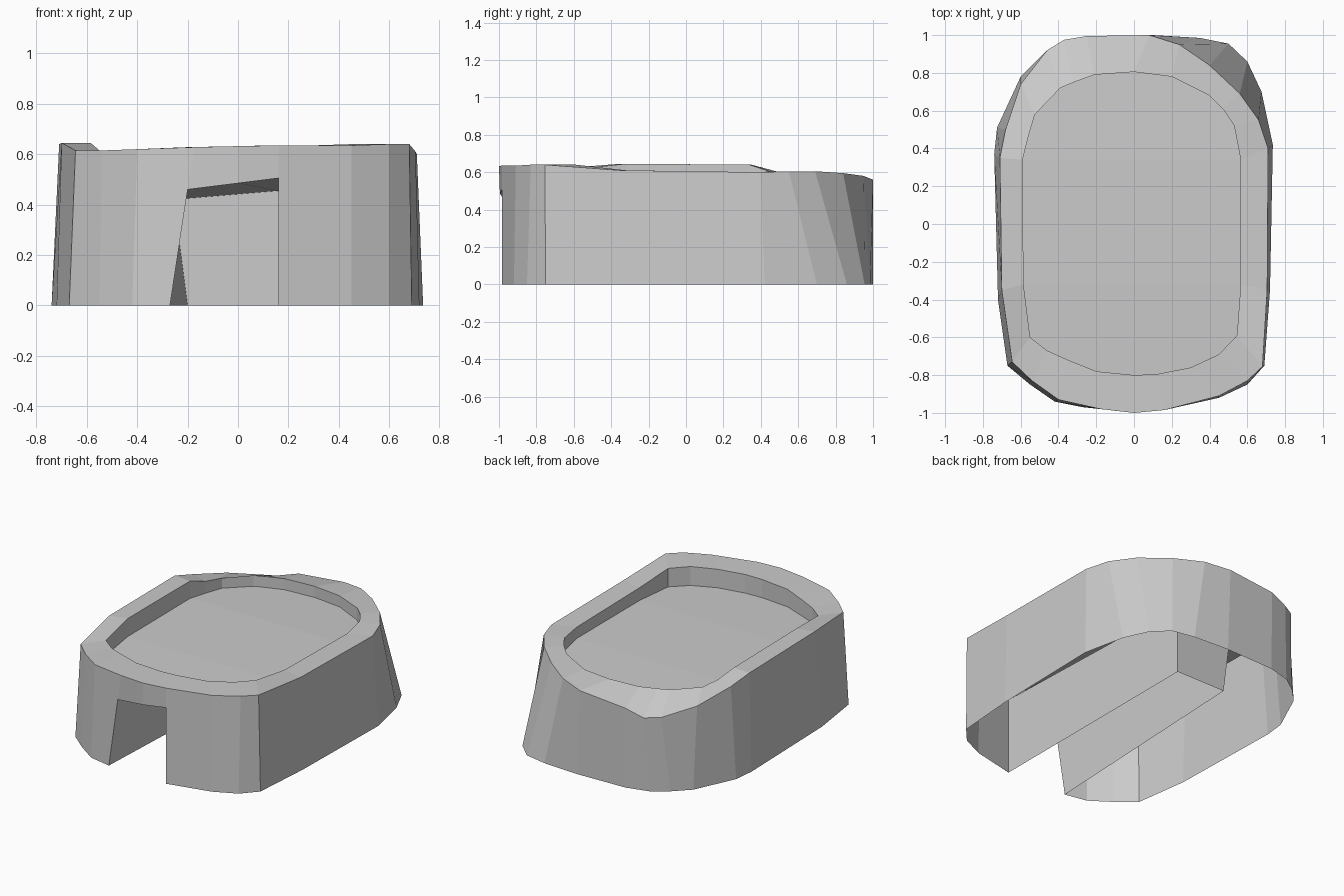
import bpy
import bmesh
from mathutils import Vector

old_cube = bpy.data.objects.get("Cube")
if old_cube:
    bpy.data.objects.remove(old_cube, do_unlink=True)

# One plain grey for the whole model
grey = bpy.data.materials.new("light_grey")
grey.use_nodes = True
grey.diffuse_color = (0.6, 0.6, 0.6, 1)
grey.node_tree.nodes["Principled BSDF"].inputs["Base Color"].default_value = grey.diffuse_color


def make_part(name, faces):
    """Build a flat-shaded object from faces given as lists of points."""
    bm = bmesh.new()
    for points in faces:
        bm.faces.new([bm.verts.new(p) for p in points])
    bmesh.ops.remove_doubles(bm, verts=bm.verts, dist=0.0005)
    bmesh.ops.recalc_face_normals(bm, faces=bm.faces)
    mesh = bpy.data.meshes.new(name)
    bm.to_mesh(mesh)
    bm.free()
    mesh.materials.append(grey)
    part = bpy.data.objects.new(name, mesh)
    bpy.context.collection.objects.link(part)
    return part


def strip(lower, upper, closed=True):
    """Quads joining two rows of points."""
    count = len(lower) if closed else len(lower) - 1
    faces = []
    for i in range(count):
        j = (i + 1) % len(lower)
        faces.append([lower[i], lower[j], upper[j], upper[i]])
    return faces


def at_height(foot, head, z):
    """Point at height z on the wall edge from foot to head."""
    return foot.lerp(head, (z - foot.z) / (head.z - foot.z))


# Outer top edge, counterclockwise from the right side of the doorway
outer_top = [Vector(p) for p in [
    (.16, -.985, .635), (.45, -.91, .635), (.6, -.83, .64), (.68, -.755, .64),
    (.705, -.35, .61), (.71, .4, .6), (.66, .55, .605), (.56, .69, .605),
    (.4, .84, .595), (.24, .95, .58), (.08, 1, .56), (-.25, .995, .53),
    (-.37, .975, .49), (-.46, .92, .495), (-.6, .74, .54), (-.68, .5, .6),
    (-.71, .35, .64), (-.7, -.35, .645), (-.645, -.73, .615),
    (-.54, -.83, .615), (-.4, -.93, .62), (-.174, -.98, .628), (0, -1, .632)]]

# Foot of the outer wall, open at the doorway
outer_foot = [Vector((x, y, 0)) for x, y in [
    (.16, -.985), (.45, -.92), (.6, -.85), (.69, -.75), (.72, -.35),
    (.735, .42), (.675, .7), (.6, .86), (.5, .955), (.35, .985), (.1, 1),
    (-.25, .99), (-.4, .95), (-.5, .88), (-.6, .78), (-.725, .51),
    (-.74, .37), (-.72, -.4), (-.67, -.75), (-.55, -.85), (-.42, -.94),
    (-.27, -.97)]]

# Outline of the sunken basin, matching the outer edge point for point
basin_outline = [
    (.12, -.795), (.3, -.76), (.45, -.69), (.545, -.59), (.565, -.32),
    (.565, .34), (.53, .52), (.47, .61), (.4, .68), (.2, .78), (0, .805),
    (-.21, .79), (-.32, .75), (-.39, .72), (-.525, .58), (-.56, .46),
    (-.59, .34), (-.585, -.32), (-.55, -.6), (-.46, -.67), (-.36, -.715),
    (-.2, -.78), (0, -.8)]
basin_top = [Vector((x, y, max(edge.z, .585)))
             for (x, y), edge in zip(basin_outline, outer_top)]
basin_foot = [Vector((x, y, .525 - .03 * max(0, abs(y) - .33)))
              for x, y in basin_outline]

# Doorway corners lie on the wall edges beside it
door_right_foot, door_left_foot = outer_foot[0], outer_foot[-1]
door_right_top = at_height(door_right_foot, outer_top[0], .505)
door_left_top = at_height(door_left_foot, outer_top[-2], .46)
door_mid_top = Vector((0, -.995, .485))

# Outer wall with the lintel above the doorway
wall_faces = strip(outer_foot, outer_top[:-1], closed=False)
wall_faces += strip([door_left_top, door_mid_top, door_right_top],
                    [outer_top[-2], outer_top[-1], outer_top[0]], closed=False)
make_part("outer_wall", wall_faces)

# Uneven top rim, then the basin inside it
make_part("top_rim", strip(outer_top, basin_top))
make_part("basin_wall", strip(basin_foot, basin_top))
make_part("basin_floor", [
    [basin_foot[i] for i in (4, 5, 16, 17)],
    basin_foot[5:17],
    basin_foot[17:] + basin_foot[:5]])

# Tunnel running back from the doorway, open underneath
end_right_foot = Vector((.16, .6, 0))
end_right_top = Vector((.16, .6, .455))
end_left_top = Vector((-.255, .6, .42))
end_left_foot = Vector((-.2, .6, 0))
make_part("tunnel", [
    [door_right_foot, end_right_foot, end_right_top, door_right_top],
    [door_left_foot, door_left_top, end_left_top, end_left_foot],
    [door_left_top, door_mid_top, door_right_top, end_right_top, end_left_top],
    [end_left_foot, end_left_top, end_right_top, end_right_foot]])
